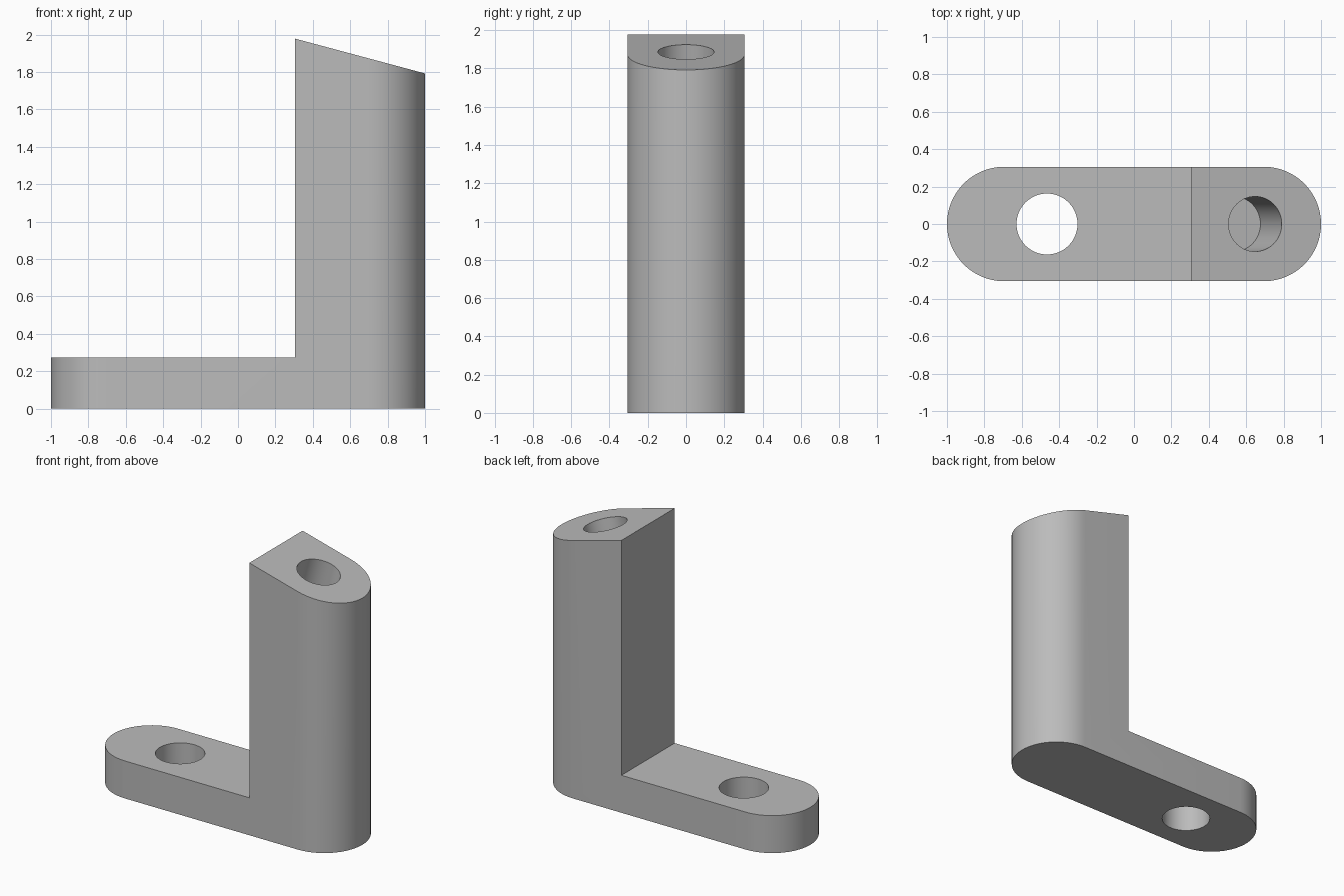
import bpy, bmesh, math
from mathutils import Matrix, Vector

cube = bpy.data.objects.get("Cube")
if cube:
    bpy.data.objects.remove(cube, do_unlink=True)

HALF_LEN, RADIUS = 1.0, 0.306
BASE_H, WALL_X, TOP_Z = 0.272, 0.305, 1.978
TILT = math.radians(15)

grey = bpy.data.materials.new("plain_grey")
grey.use_nodes = True
COLOUR = (0.5, 0.5, 0.5, 1)
grey.diffuse_color = COLOUR
grey.node_tree.nodes["Principled BSDF"].inputs["Base Color"].default_value = COLOUR


def prism(name, points, direction):
    """Extrude a closed outline along a direction."""
    bm = bmesh.new()
    face = bm.faces.new([bm.verts.new(p) for p in points])
    out = bmesh.ops.extrude_face_region(bm, geom=[face])
    moved = [v for v in out["geom"] if isinstance(v, bmesh.types.BMVert)]
    bmesh.ops.translate(bm, verts=moved, vec=direction)
    bmesh.ops.recalc_face_normals(bm, faces=bm.faces)
    return make(name, bm)


def cylinder(name, radius, depth, matrix):
    bm = bmesh.new()
    bmesh.ops.create_cone(bm, cap_ends=True, segments=64, radius1=radius,
                          radius2=radius, depth=depth, matrix=matrix)
    return make(name, bm)


def make(name, bm):
    mesh = bpy.data.meshes.new(name)
    bm.to_mesh(mesh)
    bm.free()
    mesh.materials.append(grey)
    ob = bpy.data.objects.new(name, mesh)
    bpy.context.collection.objects.link(ob)
    return ob


def combine(ob, tool, operation):
    """Apply a boolean and discard its helper."""
    tool.hide_render = True
    mod = ob.modifiers.new(operation.title(), "BOOLEAN")
    mod.operation, mod.object, mod.solver = operation, tool, "EXACT"
    bpy.ops.object.select_all(action="DESELECT")
    bpy.context.view_layer.objects.active = ob
    ob.select_set(True)
    bpy.ops.object.modifier_apply(modifier=mod.name)
    bpy.data.objects.remove(tool, do_unlink=True)


# Round-ended footprint
outline = []
for side in (1, -1):
    for i in range(33):
        a = -math.pi / 2 + math.pi * i / 32
        outline.append((side * (HALF_LEN - RADIUS + RADIUS * math.cos(a)),
                        side * RADIUS * math.sin(a), 0))
bracket = prism("angled_bracket", outline, (0, 0, TOP_Z + 0.1))

# L-shaped side profile with the sloping top
far = HALF_LEN + 0.1
end_z = TOP_Z - (far - WALL_X) * math.tan(TILT)
side_profile = [(-far, -0.1), (far, -0.1), (far, end_z), (WALL_X, TOP_Z),
                (WALL_X, BASE_H), (-far, BASE_H)]
profile = prism("side_profile_cutter", [(x, -0.5, z) for x, z in side_profile], (0, 1, 0))
combine(bracket, profile, "INTERSECT")

# Through hole in the foot
foot_hole = cylinder("foot_hole_cutter", 0.163, 1, Matrix.Translation((-0.465, 0, 0)))
combine(bracket, foot_hole, "DIFFERENCE")

# Blind hole square to the sloping top
hole_x, hole_depth = 0.648, 0.44
centre = Vector((hole_x, 0, TOP_Z - (hole_x - WALL_X) * math.tan(TILT)))
top_hole = cylinder("top_hole_cutter", 0.147, 2 * hole_depth,
                    Matrix.Translation(centre) @ Matrix.Rotation(TILT, 4, "Y"))
combine(bracket, top_hole, "DIFFERENCE")

bpy.ops.object.shade_smooth_by_angle(angle=math.radians(30))
